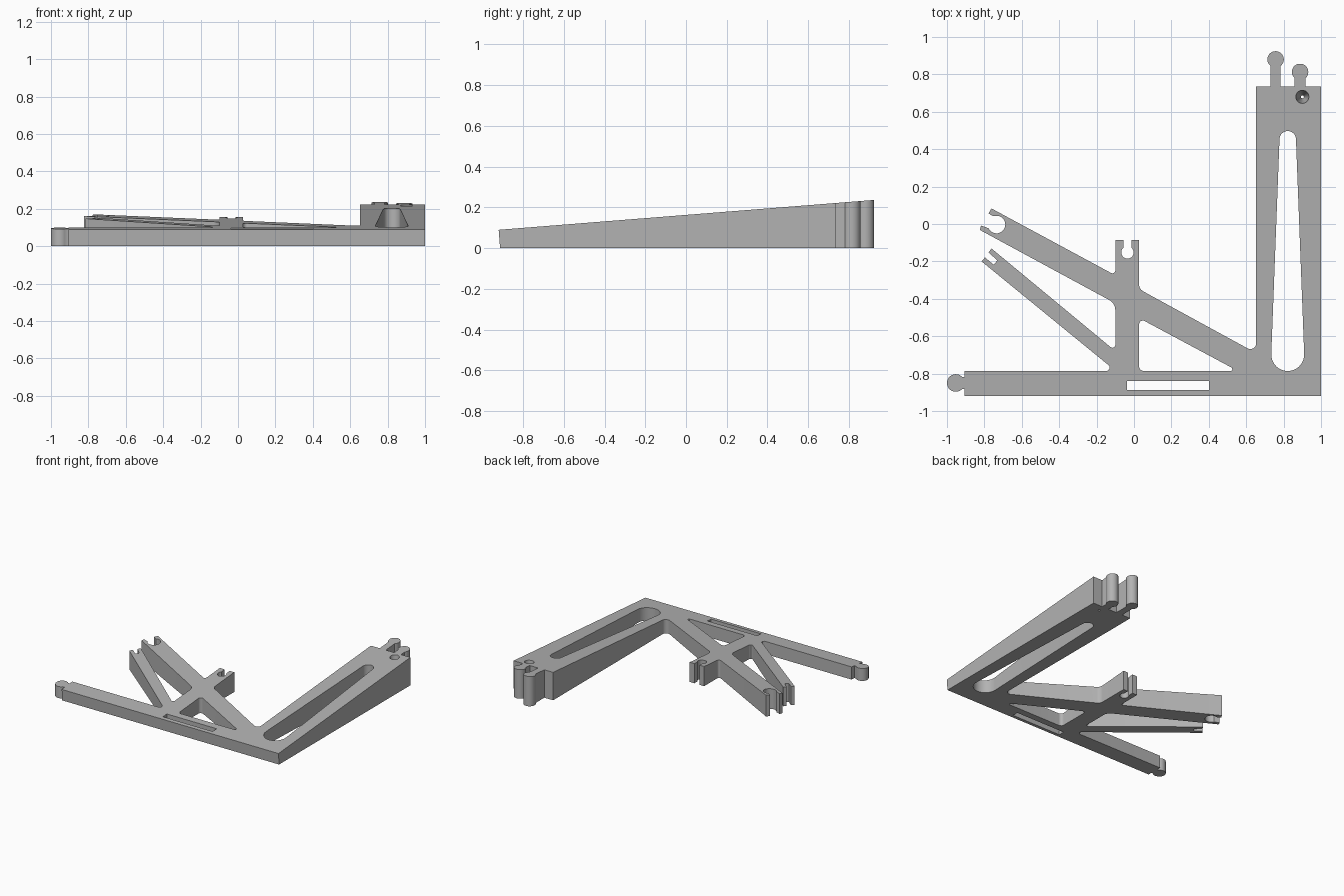
import bpy, bmesh, math
from mathutils import Vector

if "Cube" in bpy.data.objects:
    bpy.data.objects.remove(bpy.data.objects["Cube"])


def arc(cx, cy, r, a0, a1, step=12):
    """Points on an arc, angles in degrees (a1 < a0 runs clockwise)."""
    n = max(2, round(abs(a1 - a0) / step))
    return [(cx + r * math.cos(math.radians(a0 + (a1 - a0) * i / n)),
             cy + r * math.sin(math.radians(a0 + (a1 - a0) * i / n))) for i in range(n + 1)]


def rounded(points, steps=6):
    """Replace every (x, y, radius) corner by a fillet arc."""
    out = []
    for i, p in enumerate(points):
        if len(p) == 2:
            out.append(p)
            continue
        c = Vector(p[:2])
        u = (Vector(points[i - 1][:2]) - c).normalized()
        v = (Vector(points[(i + 1) % len(points)][:2]) - c).normalized()
        half = u.angle(v) / 2
        centre = c + (u + v).normalized() * (p[2] / math.sin(half))
        a = c + u * (p[2] / math.tan(half)) - centre
        b = c + v * (p[2] / math.tan(half)) - centre
        for k in range(steps + 1):
            d = a.lerp(b, k / steps).normalized() * p[2]
            out.append(tuple(centre + d))
    return out


def top_height(y):
    return 0.09 + (y + 0.92) * 0.0795


# Outer outline, counterclockwise from the front left corner
outline = rounded(
    [(-0.905, -0.914), (1, -0.914), (1, 0.735)]
    # two round connector knobs on the rear end
    + [(0.918, 0.735)] + arc(0.888, 0.813, 0.044, -47, 227) + [(0.858, 0.735)]
    + [(0.784, 0.735)] + arc(0.757, 0.88, 0.044, -52, 232) + [(0.730, 0.735)]
    + [(0.653, 0.735), (0.653, -0.690, 0.03), (0.027, -0.348, 0.045)]
    # upright post with a clip socket
    + [(0.027, -0.085), (-0.013, -0.085)] + arc(-0.035, -0.152, 0.033, 48, -228)
    + [(-0.057, -0.085), (-0.10, -0.085), (-0.10, -0.274, 0.015)]
    # wide diagonal strut with a hooked end
    + [(-0.762, 0.083), (-0.778, 0.056)] + arc(-0.735, -0.003, 0.047, 110, -155)
    + [(-0.818, -0.008), (-0.824, -0.032), (-0.10, -0.424, 0.06)]
    # thin diagonal strut with a forked end
    + [(-0.10, -0.679, 0.015), (-0.762, -0.131), (-0.778, -0.152), (-0.73, -0.195),
       (-0.751, -0.217), (-0.797, -0.179), (-0.815, -0.20), (-0.098, -0.786, 0.018)]
    # round knob on the left end of the front bar
    + [(-0.905, -0.786), (-0.905, -0.82)] + arc(-0.953, -0.85, 0.047, 45, 315)
    + [(-0.905, -0.88)])

# Openings through the frame
triangle_window = rounded([(0.027, -0.786, 0.025), (0.556, -0.786, 0.01), (0.027, -0.503, 0.02)])
front_slot = [(-0.037, -0.888), (0.40, -0.888), (0.40, -0.84), (-0.037, -0.84)]
long_window = arc(0.822, 0.453, 0.044, 2, 178) + arc(0.822, -0.698, 0.088, 178, 362)
HOLE = (0.90, 0.68)


def loops(hole_radius, front_y):
    outer = [(x, front_y if y < -0.91 else y) for x, y in outline]
    pin_hole = arc(*HOLE, hole_radius, 0, 360)[:-1]
    return [outer, triangle_window, front_slot, long_window, pin_hole]


def add_cap(bm, cap_loops):
    """Fill one face of the frame, holes included."""
    rings, edges = [], []
    for pts in cap_loops:
        ring = [bm.verts.new((x, y, 0)) for x, y in pts]
        edges += [bm.edges.new((ring[i - 1], ring[i])) for i in range(len(ring))]
        rings.append(ring)
    bmesh.ops.triangle_fill(bm, use_beauty=True, use_dissolve=False, edges=edges, normal=(0, 0, 1))
    return rings


bm = bmesh.new()
bottom = add_cap(bm, loops(0.008, -0.913))
top = add_cap(bm, loops(0.035, -0.92))   # pin hole tapers towards the bottom

# Side walls, then the sloping top
for low, high in zip(bottom, top):
    for i in range(len(low)):
        bm.faces.new((low[i - 1], low[i], high[i], high[i - 1]))
for ring in top:
    for v in ring:
        v.co.z = top_height(v.co.y)
bmesh.ops.recalc_face_normals(bm, faces=bm.faces)

mesh = bpy.data.meshes.new("wedge_frame")
bm.to_mesh(mesh)
bm.free()
frame = bpy.data.objects.new("wedge_frame", mesh)
bpy.context.collection.objects.link(frame)

grey = bpy.data.materials.new("plain_grey")
grey.diffuse_color = (0.45, 0.45, 0.45, 1)
grey.use_nodes = True
grey.node_tree.nodes["Principled BSDF"].inputs["Base Color"].default_value = grey.diffuse_color
mesh.materials.append(grey)

bpy.context.view_layer.objects.active = frame
frame.select_set(True)
bpy.ops.object.shade_smooth_by_angle(angle=math.radians(30))
